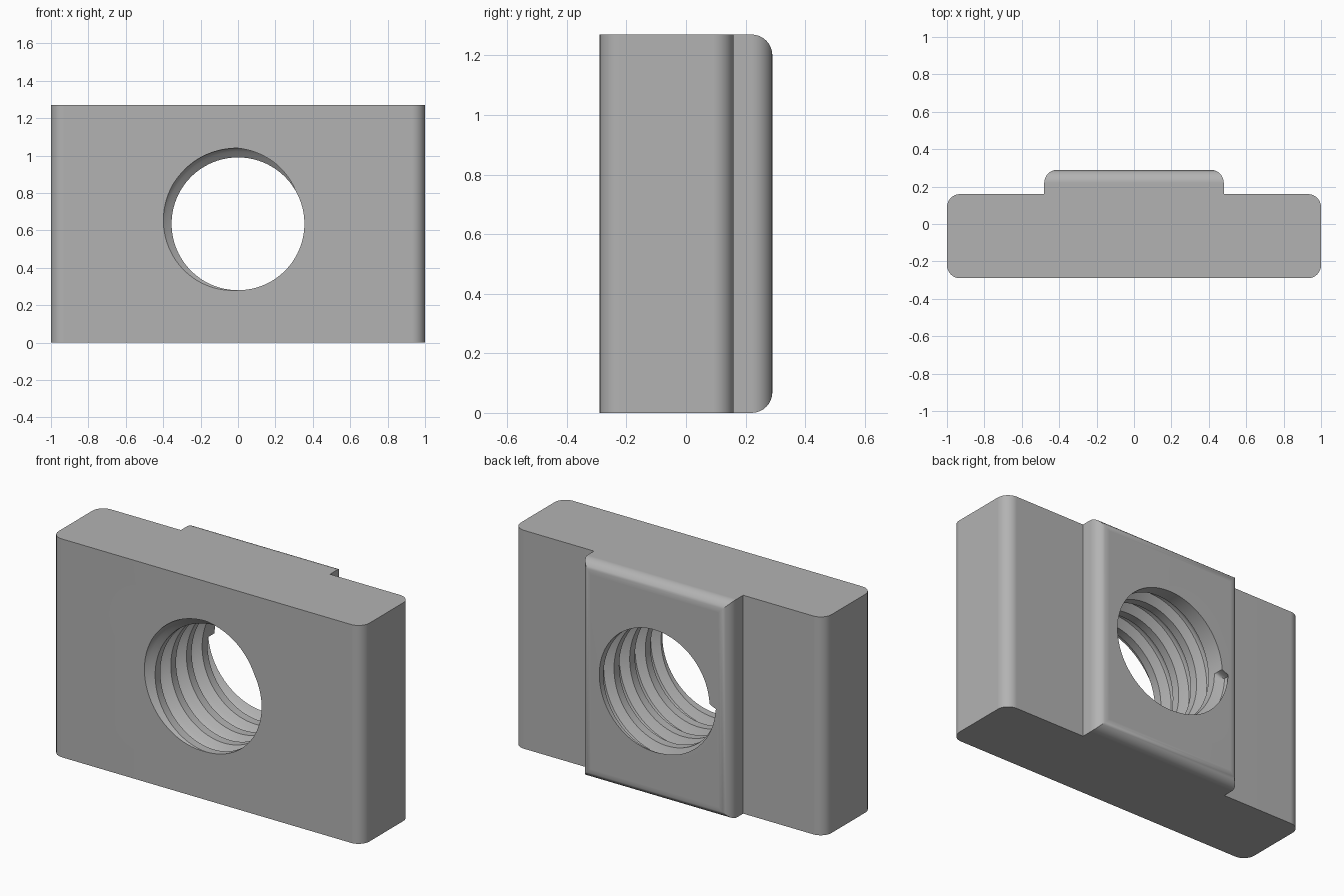
import bpy, bmesh, math

cube = bpy.data.objects.get("Cube")
if cube:
    bpy.data.objects.remove(cube, do_unlink=True)

HEIGHT, FRONT, STEP, BACK = 1.27, -0.29, 0.16, 0.29
PITCH, MINOR, DEPTH = 0.144, 0.355, 0.052

steel = bpy.data.materials.new("grey steel")
steel.use_nodes = True
grey = (0.45, 0.45, 0.45, 1)
steel.diffuse_color = grey
steel.node_tree.nodes["Principled BSDF"].inputs["Base Color"].default_value = grey


def make_object(name, bm):
    bmesh.ops.recalc_face_normals(bm, faces=bm.faces)
    mesh = bpy.data.meshes.new(name)
    bm.to_mesh(mesh)
    bm.free()
    obj = bpy.data.objects.new(name, mesh)
    bpy.context.collection.objects.link(obj)
    mesh.materials.append(steel)
    return obj


# Stepped block: outline extruded upwards, then rounded on its outer edges
half = [(1, FRONT), (1, STEP), (0.48, STEP), (0.48, BACK)]
outline = half + [(-x, y) for x, y in reversed(half)]
bm = bmesh.new()
bottom = bm.faces.new([bm.verts.new((x, y, 0)) for x, y in outline])
top = bmesh.ops.extrude_face_region(bm, geom=[bottom], use_keep_orig=True)["geom"]
for v in top:
    if isinstance(v, bmesh.types.BMVert):
        v.co.z = HEIGHT
rounded = []
for e in bm.edges:
    a, b = (v.co for v in e.verts)
    upright = abs(a.z - b.z) > 0.1
    outer = abs(a.x) > 0.9 or a.y > 0.2
    back_edge = a.y > 0.2 and b.y > 0.2
    if (upright and outer) or back_edge:
        rounded.append(e)
bmesh.ops.bevel(bm, geom=rounded, offset=0.07, segments=8, profile=0.5,
                affect='EDGES', clamp_overlap=True)
nut = make_object("slot_nut_body", bm)

# Thread cutter: helical grid whose rows follow the screw
groove = [0, 0, 0.5, 0.95, 1, 1, 0.85, 0.6, 0.3, 0, 0, 0]
K, N = len(groove), 120
ROWS = 6 * K + 3
bm = bmesh.new()
columns = []
for j in range(N):
    turn = j / N
    column = []
    for m in range(ROWS + 1):
        y = FRONT - PITCH + PITCH * (m / K - turn)
        centre = FRONT + PITCH * (m // K - 1 + 0.36 - turn)
        # The groove stops abruptly near the back face
        depth = DEPTH * groove[m % K] if centre < 0.267 else 0
        r, angle = MINOR + depth, turn * math.tau
        column.append(bm.verts.new((r * math.cos(angle), y,
                                    HEIGHT / 2 + r * math.sin(angle))))
    columns.append(column)
for j in range(N):
    last = j == N - 1
    shift = K if last else 0
    here, there = columns[j], columns[(j + 1) % N]
    for m in range(shift, ROWS):
        bm.faces.new((here[m], here[m + 1], there[m + 1 - shift], there[m - shift]))
# Close both ends with a fan
tips = [bm.verts.new((0, s * 0.8, HEIGHT / 2)) for s in (-1, 1)]
for e in [e for e in bm.edges if e.is_boundary]:
    a, b = e.verts
    bm.faces.new((a, b, tips[1 if a.co.y + b.co.y > 0 else 0]))
cutter = make_object("thread_cutter", bm)
cutter.hide_render = True

# Cut the threaded hole
cut = nut.modifiers.new("threaded hole", 'BOOLEAN')
cut.operation = 'DIFFERENCE'
cut.solver = 'EXACT'
cut.object = cutter
bpy.ops.object.select_all(action='DESELECT')
nut.select_set(True)
bpy.context.view_layer.objects.active = nut
bpy.ops.object.modifier_apply(modifier=cut.name)
bpy.data.objects.remove(cutter, do_unlink=True)

# Smooth the rounded edges and thread, keeping corners sharp
bpy.ops.object.shade_smooth_by_angle(angle=math.radians(35))
weighted = nut.modifiers.new("flat face shading", 'WEIGHTED_NORMAL')
weighted.keep_sharp = True
